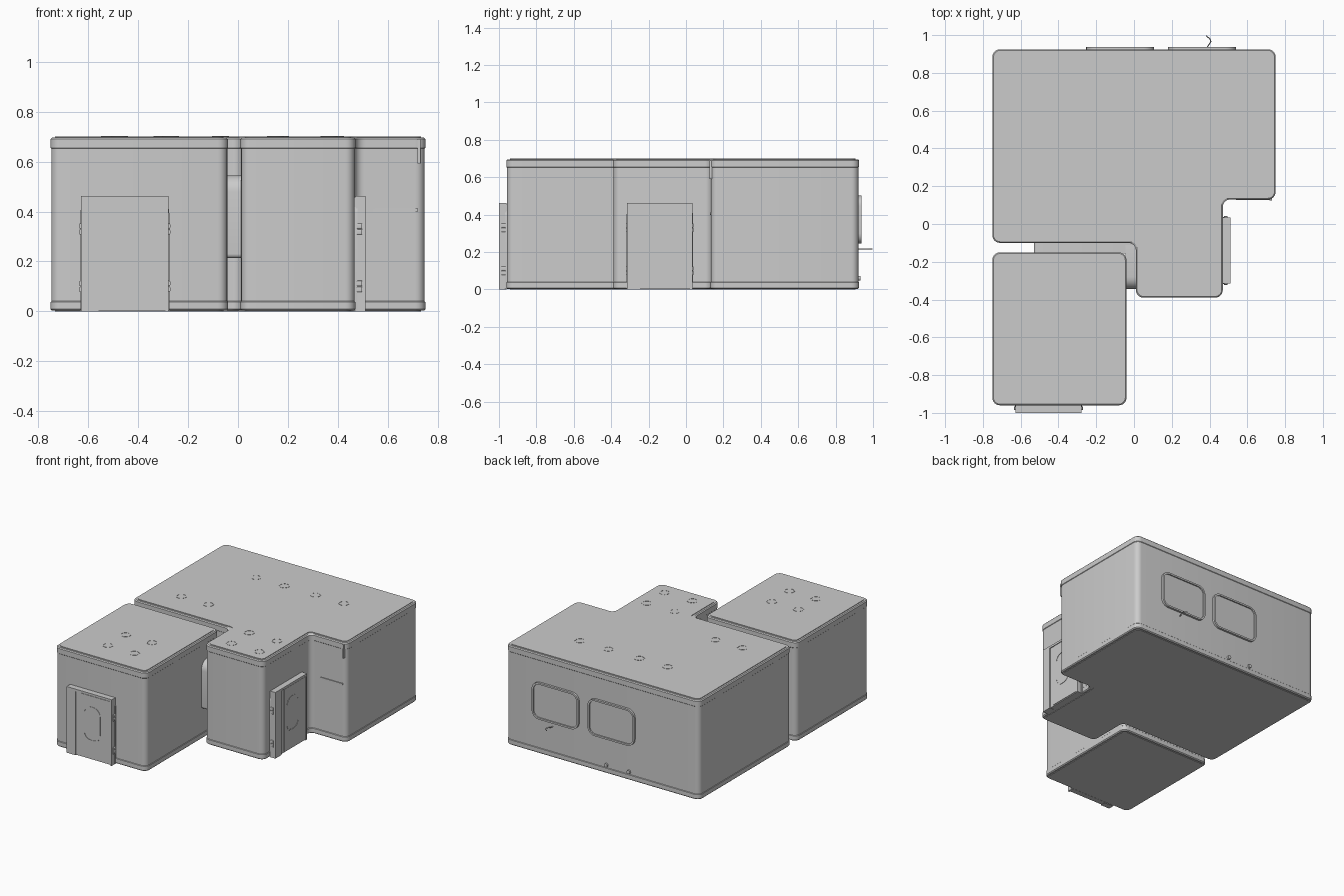
import bpy, bmesh, math
from mathutils import Vector, Matrix

if "Cube" in bpy.data.objects:
    bpy.data.objects.remove(bpy.data.objects["Cube"])


def rounded(corners, radii, seg=6):
    """Round the right-angled corners of a counter-clockwise outline."""
    n = len(corners)
    if not isinstance(radii, (list, tuple)):
        radii = [radii] * n
    out = []
    for i, r in enumerate(radii):
        p = Vector(corners[i])
        a = (Vector(corners[i - 1]) - p).normalized()
        b = (Vector(corners[(i + 1) % n]) - p).normalized()
        c = p + (a + b) * r
        for k in range(seg + 1):
            t = k / seg * math.pi / 2
            out.append(c - b * r * math.cos(t) - a * r * math.sin(t))
    return out


def inset(corners, d):
    out = []
    for i in range(len(corners)):
        p = Vector(corners[i])
        a = (p - Vector(corners[i - 1])).normalized()
        b = (Vector(corners[(i + 1) % len(corners)]) - p).normalized()
        out.append(p + d * (Vector((-a.y, a.x)) + Vector((-b.y, b.x))))
    return out


def rect(u0, u1, v0, v1):
    return [(u0, v0), (u1, v0), (u1, v1), (u0, v1)]


def circle(x, y, r, n=20):
    return [Vector((x + r * math.cos(k * math.tau / n), y + r * math.sin(k * math.tau / n))) for k in range(n)]


def finish(name, bm, m):
    bmesh.ops.recalc_face_normals(bm, faces=bm.faces)
    me = bpy.data.meshes.new(name)
    bm.to_mesh(me)
    bm.free()
    ob = bpy.data.objects.new(name, me)
    ob.matrix_world = m
    bpy.context.collection.objects.link(ob)
    return ob


def loft(name, rings, m=Matrix(), closed=False):
    """Skin a list of (outline, height); capped, or closed into a hollow frame."""
    bm = bmesh.new()
    loops = [[bm.verts.new((p[0], p[1], w)) for p in pts] for pts, w in rings]
    pairs = list(zip(loops, loops[1:]))
    if closed:
        pairs.append((loops[-1], loops[0]))
    for a, b in pairs:
        for i in range(len(a)):
            j = (i + 1) % len(a)
            bm.faces.new((a[i], a[j], b[j], b[i]))
    if not closed:
        bm.faces.new(loops[0][::-1])
        bm.faces.new(loops[-1])
    return finish(name, bm, m)


def slab(name, pts, w0, w1, m=Matrix()):
    return loft(name, [(pts, w0), (pts, w1)], m)


def frame(name, outer, inner, w0, w1, m):
    return loft(name, [(outer, w0), (outer, w1), (inner, w1), (inner, w0)], m, True)


def wall(origin, u):
    """Local axes on a wall: u to the right, v up, w outward."""
    u = Vector(u)
    v = Vector((0, 0, 1))
    m = Matrix((u, v, u.cross(v))).transposed().to_4x4()
    return Matrix.Translation(origin) @ m


# Room shells: skirting, recessed wall, cornice, and stepped floor and roof plates
def room(name, corners):
    full = rounded(corners, 0.04)
    wallp = rounded(inset(corners, 0.003), 0.037)
    edge = rounded(inset(corners, 0.006), 0.036)
    plate = rounded(inset(corners, 0.018), 0.03)
    loft(name, [(plate, 0), (plate, 0.003), (edge, 0.003), (full, 0.009), (full, 0.038),
                (wallp, 0.041), (wallp, 0.652), (full, 0.655), (full, 0.69),
                (edge, 0.696), (plate, 0.696), (plate, 0.70)])


room("main_room", [(-0.75, -0.10), (0.01, -0.10), (0.01, -0.39), (0.47, -0.39),
                   (0.47, 0.13), (0.75, 0.13), (0.75, 0.925), (-0.75, 0.925)])
room("small_room", rect(-0.75, -0.04, -0.96, -0.15))

# Ceiling light housings
spots = [(x, 0.615) for x in (-0.29, -0.07, 0.17, 0.39)] + [(-0.515, 0.11), (-0.305, 0.11)]
spots += [(x, y) for x in (0.15, 0.365) for y in (-0.09, -0.285)]
spots += [(x, y) for x in (-0.475, -0.27) for y in (-0.565, -0.76)]
for x, y in spots:
    frame("ceiling_light", circle(x, y, 0.034), circle(x, y, 0.028), 0.698, 0.7015, Matrix())


# Doors: arched surround, jamb, sliding leaf with port, hinges
def door(m):
    arch = rounded(rect(-0.178, 0.178, 0.003, 0.458), [0.002, 0.002, 0.065, 0.065])
    slab("door_arch", arch, -0.006, 0.008, m)
    slab("door_core", rect(-0.172, 0.172, 0.002, 0.458), -0.004, 0.034, m)
    slab("door_jamb", rect(-0.175, -0.105, 0, 0.463), 0, 0.04, m)
    slab("door_leaf", rect(-0.07, 0.162, 0.008, 0.445), 0, 0.038, m)
    slab("door_edge", rect(0.162, 0.175, 0, 0.463), 0, 0.04, m)
    slab("door_header", rect(-0.105, 0.162, 0.448, 0.463), 0, 0.04, m)
    frame("door_port_frame", rounded(rect(-0.045, 0.085, 0.13, 0.37), 0.055),
          rounded(rect(-0.037, 0.077, 0.138, 0.362), 0.047), 0.036, 0.040, m)
    for u in (-0.174, 0.174):
        for v in (0.10, 0.33):
            for dv in (-0.012, 0.012):
                slab("door_hinge", rounded(rect(u - 0.008, u + 0.008, v + dv - 0.011, v + dv + 0.011), 0.005),
                     0.006, 0.026, m)


door(wall((-0.453, -0.96, 0), (1, 0, 0)))
door(wall((0.47, -0.14, 0), (0, 1, 0)))

# Corner passage filling the gap between the rooms
slab("passage_side", rounded(rect(-0.345, -0.11, 0.213, 0.545), [0.018, 0.002, 0.002, 0.065]),
     -0.045, 0.015, wall((0, 0, 0), (0, 1, 0)))
slab("passage_back", rounded(rect(-0.53, 0.012, 0.213, 0.545), [0.018, 0.002, 0.002, 0.018]),
     0.095, 0.155, wall((0, 0, 0), (1, 0, 0)))

# Back wall windows
back = wall((0, 0.925, 0), (-1, 0, 0))
for u in (-0.36, 0.073):
    o = rect(u - 0.18, u + 0.18, 0.245, 0.502)
    frame("window_frame", rounded(o, 0.055), rounded(inset(o, 0.012), 0.045), -0.006, 0.012, back)
    slab("window_pane", rounded(inset(o, 0.011), 0.045), -0.006, 0.003, back)

# Wall knobs under the windows
for u in (0.03, 0.205):
    slab("wall_knob", circle(u, 0.06, 0.013, 16), -0.006, 0.008, back)

# Bent lever below the left window
curve = bpy.data.curves.new("lever", 'CURVE')
curve.dimensions = '3D'
curve.bevel_depth = 0.003
curve.bevel_resolution = 1
curve.use_fill_caps = True
sp = curve.splines.new('POLY')
path = [(0.385, 0.92, 0.217), (0.39, 0.94, 0.217), (0.407, 0.965, 0.217), (0.402, 0.98, 0.217), (0.382, 0.996, 0.217)]
sp.points.add(len(path) - 1)
for pt, co in zip(sp.points, path):
    pt.co = (*co, 1)
bpy.context.collection.objects.link(bpy.data.objects.new("lever", curve))

# Thin shelf edge and corner bracket on the recessed front wall
front = wall((0, 0.13, 0), (1, 0, 0))
slab("shelf_edge", rounded(rect(0.54, 0.72, 0.399, 0.412), [0.002, 0.002, 0.002, 0.01]), -0.006, 0.003, front)
slab("corner_bracket", rounded(rect(0.718, 0.731, 0.59, 0.69), 0.005), -0.012, 0.005, front)

bpy.ops.object.select_all(action='DESELECT')
for ob in bpy.data.objects:
    if ob.type == 'MESH':
        ob.select_set(True)
        bpy.context.view_layer.objects.active = ob
bpy.ops.object.shade_smooth_by_angle(angle=math.radians(30))
